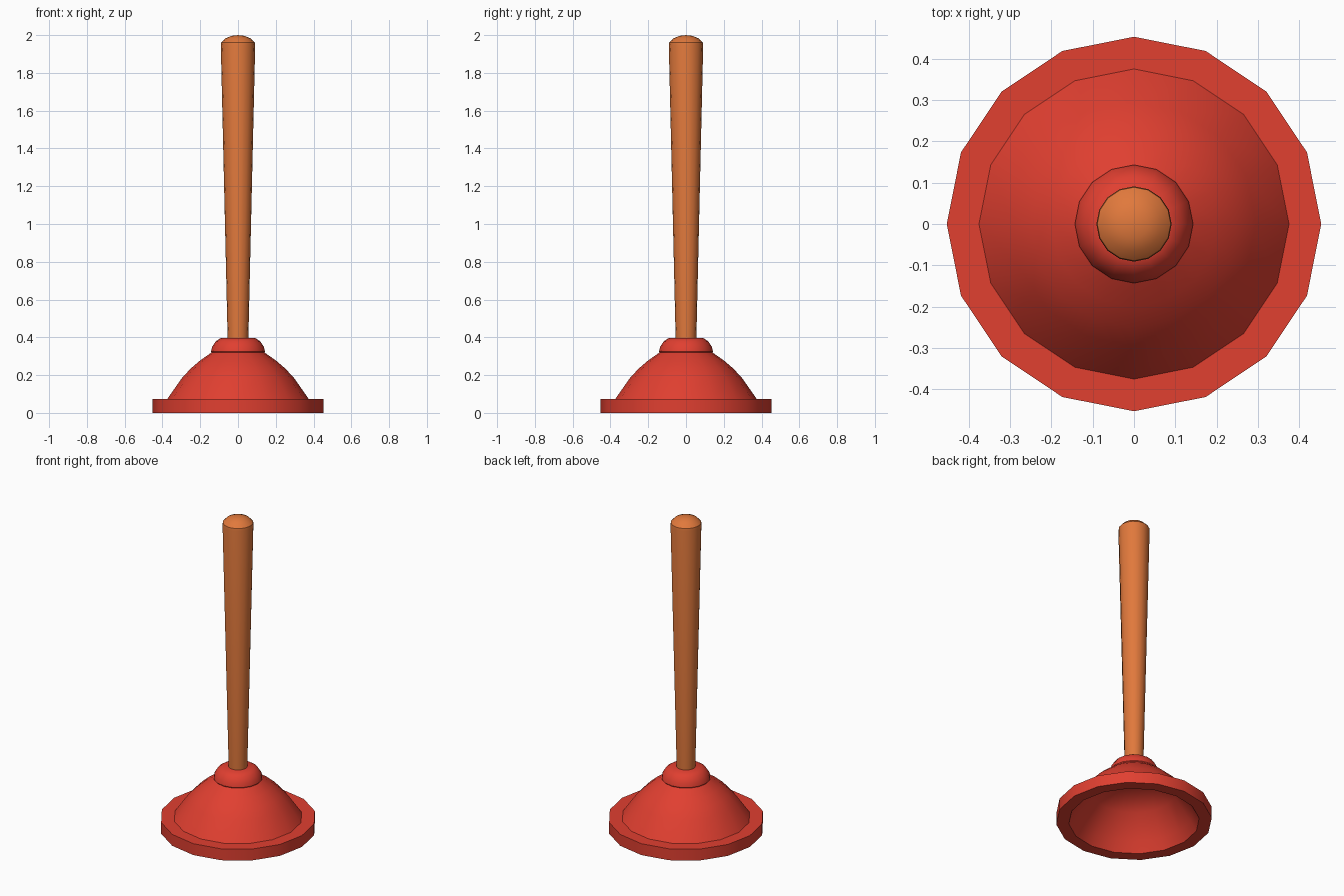
import bpy, bmesh
from math import radians, cos, sin, tau

if "Cube" in bpy.data.objects:
    bpy.data.objects.remove(bpy.data.objects["Cube"])

SIDES = 16


def material(name, color):
    m = bpy.data.materials.new(name)
    m.diffuse_color = color
    m.use_nodes = True
    m.node_tree.nodes["Principled BSDF"].inputs["Base Color"].default_value = m.diffuse_color
    return m


def lathe(name, profile, mat, angle=35, closed=False):
    """Revolve (radius, height) points around z; radius 0 becomes a pole."""
    bm = bmesh.new()
    rings = []
    for r, z in profile:
        if r == 0:
            rings.append([bm.verts.new((0, 0, z))] * SIDES)
        else:
            rings.append([bm.verts.new((r * cos(tau * i / SIDES), r * sin(tau * i / SIDES), z))
                          for i in range(SIDES)])
    pairs = list(zip(rings, rings[1:]))
    if closed:
        pairs.append((rings[-1], rings[0]))
    for a, b in pairs:
        for i in range(SIDES):
            j = (i + 1) % SIDES
            bm.faces.new(list(dict.fromkeys((a[i], a[j], b[j], b[i]))))
    bmesh.ops.recalc_face_normals(bm, faces=bm.faces)
    mesh = bpy.data.meshes.new(name)
    bm.to_mesh(mesh)
    bm.free()
    mesh.materials.append(mat)
    ob = bpy.data.objects.new(name, mesh)
    bpy.context.collection.objects.link(ob)
    bpy.ops.object.select_all(action='DESELECT')
    ob.select_set(True)
    bpy.context.view_layer.objects.active = ob
    bpy.ops.object.shade_smooth_by_angle(angle=radians(angle))
    return ob


red = material("red_rubber", (0.75, 0.05, 0.03, 1))
wood = material("orange_wood", (0.75, 0.19, 0.045, 1))

# Hollow rubber cup: inside ceiling, inner wall, rim, dome, collar
lathe("rubber_cup", [
    (0, 0.27), (0.14, 0.26), (0.25, 0.2), (0.345, 0.06), (0.38, 0),
    (0.453, 0), (0.453, 0.073), (0.375, 0.073),
    (0.295, 0.187), (0.25, 0.235), (0.2, 0.278), (0.14, 0.32),
    (0.143, 0.325), (0.137, 0.35), (0.117, 0.38), (0.09, 0.397), (0, 0.397),
], red)

# Tapered wooden handle with a rounded end
lathe("handle", [
    (0, 0.3), (0.053, 0.3), (0.055, 0.4), (0.091, 1.945), (0.089, 1.96),
    (0.066, 1.983), (0.035, 1.996), (0, 2.0),
], wood)
